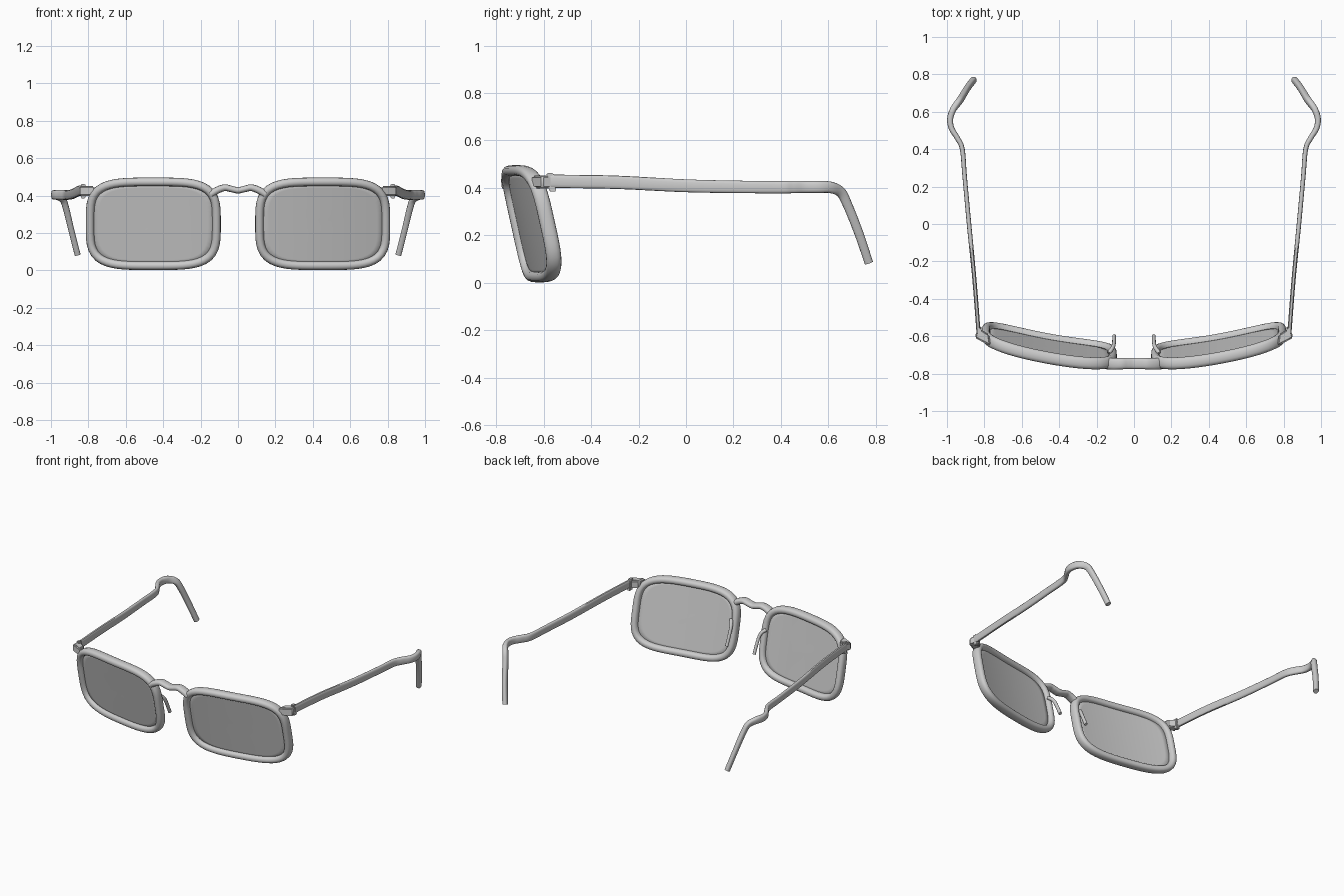
import bpy, bmesh, math
from mathutils import Vector

if "Cube" in bpy.data.objects:
    bpy.data.objects.remove(bpy.data.objects["Cube"])

CX, CZ, RX, RZ = 0.453, 0.249, 0.338, 0.224   # lens outline centre and radii


def finish(name, bm, mirror=True):
    bmesh.ops.recalc_face_normals(bm, faces=bm.faces[:])
    me = bpy.data.meshes.new(name)
    bm.to_mesh(me)
    bm.free()
    ob = bpy.data.objects.new(name, me)
    bpy.context.collection.objects.link(ob)
    if mirror:
        ob.modifiers.new("mirror", 'MIRROR')
    bpy.ops.object.select_all(action='DESELECT')
    ob.select_set(True)
    bpy.context.view_layer.objects.active = ob
    bpy.ops.object.shade_smooth_by_angle(angle=math.radians(40))
    return ob


def spow(v, e):
    return math.copysign(abs(v) ** e, v)


def smooth_path(pts, n=6):
    # Catmull-Rom interpolation of position and section size together
    P = [pts[0]] + pts + [pts[-1]]
    out = []
    for i in range(1, len(P) - 2):
        for k in range(n):
            t = k / n
            out.append([0.5 * (2 * b + (c - a) * t + (2 * a - 5 * b + 4 * c - d) * t * t
                               + (3 * b - a - 3 * c + d) * t ** 3)
                        for a, b, c, d in zip(P[i - 1], P[i], P[i + 1], P[i + 2])])
    return out + [list(pts[-1])]


def sweep(bm, path, ref, closed=False, sides=16, expo=2.5):
    # path rows: x, y, z, half size along ref, half size across it
    ref, n, rings = Vector(ref), len(path), []
    for i, (x, y, z, a, b) in enumerate(path):
        p = path[(i - 1) % n] if closed or i else path[0]
        q = path[(i + 1) % n] if closed or i < n - 1 else path[-1]
        t = (Vector(q[:3]) - Vector(p[:3])).normalized()
        s = (ref - ref.dot(t) * t).normalized()
        u = t.cross(s)
        ring = []
        for k in range(sides):
            w = 2 * math.pi * k / sides
            ring.append(bm.verts.new(Vector((x, y, z)) + s * a * spow(math.cos(w), 2 / expo)
                                     + u * b * spow(math.sin(w), 2 / expo)))
        rings.append(ring)
    for i in range(n if closed else n - 1):
        r0, r1 = rings[i], rings[(i + 1) % n]
        for k in range(sides):
            j = (k + 1) % sides
            bm.faces.new((r0[k], r0[j], r1[j], r1[k]))
    if not closed:
        bm.faces.new(rings[0])
        bm.faces.new(rings[-1])


def front_point(w, f=1.0):
    # point on the wrapped and tilted front surface
    x = CX + f * RX * spow(math.cos(w), 2 / 3.9)
    z = CZ + f * RZ * spow(math.sin(w), 2 / 3.9)
    return [x, -0.755 + 0.2 * x * x + 0.22 * (0.46 - z), z]


# evenly spaced angles around the outline
N = 72
dense = [Vector(front_point(2 * math.pi * i / 4000)) for i in range(4001)]
lens_acc = [0.0]
for a, b in zip(dense, dense[1:]):
    lens_acc.append(lens_acc[-1] + (b - a).length)
angles, j = [], 0
for i in range(N):
    while lens_acc[j] < lens_acc[-1] * i / N:
        j += 1
    angles.append(2 * math.pi * j / 4000)

# lens rims
bm = bmesh.new()
sweep(bm, [front_point(w) + [0.032, 0.023] for w in angles], (0, 1, 0), closed=True, expo=2.4)
finish("lens_rim", bm)

# lenses
bm = bmesh.new()
prev = None
centre = bm.verts.new(front_point(math.pi / 2, 0.0))
for s in range(1, 9):
    ring = [bm.verts.new(front_point(w, 0.98 * s / 8)) for w in angles]
    for k in range(N):
        m = (k + 1) % N
        bm.faces.new((prev[k], prev[m], ring[m], ring[k]) if prev else (centre, ring[k], ring[m]))
    prev = ring
ob = finish("lens", bm)
sol = ob.modifiers.new("thickness", 'SOLIDIFY')
sol.thickness, sol.offset = 0.012, 0

# wavy bridge
half = [(0.145, -0.746, 0.408, 0.031, 0.02), (0.108, -0.748, 0.430, 0.031, 0.019),
        (0.07, -0.747, 0.442, 0.03, 0.018), (0.035, -0.746, 0.435, 0.03, 0.017)]
pts = half + [(0, -0.746, 0.428, 0.03, 0.017)] + [(-p[0],) + p[1:] for p in half[::-1]]
bm = bmesh.new()
sweep(bm, smooth_path(pts), (0, 1, 0))
finish("bridge", bm, False)

# end pieces joining rim and hinge
bm = bmesh.new()
plan = [(0.765, -0.652), (0.80, -0.636), (0.852, -0.608), (0.835, -0.553), (0.775, -0.59)]
face = bm.faces.new([bm.verts.new((x, y, 0.397)) for x, y in plan])
ext = bmesh.ops.extrude_face_region(bm, geom=[face])
bmesh.ops.translate(bm, vec=(0, 0, 0.055),
                    verts=[v for v in ext['geom'] if isinstance(v, bmesh.types.BMVert)])
bmesh.ops.bevel(bm, geom=bm.edges[:], offset=0.008, segments=3, affect='EDGES')
finish("end_piece", bm)

# hinge blocks
bm = bmesh.new()
bmesh.ops.create_cube(bm, size=1)
for v in bm.verts:
    z = v.co.z * 0.078
    v.co = (0.828 + v.co.x * 0.024, -0.567 + v.co.y * 0.03 - z * 0.15, 0.424 + z)
bmesh.ops.bevel(bm, geom=bm.edges[:], offset=0.004, segments=2, affect='EDGES')
finish("hinge", bm)

# temples with flared, bent ear tips
pts = [(0.832, -0.57, 0.428, 0.011, 0.028), (0.853, -0.3, 0.424, 0.011, 0.028),
       (0.882, 0.0, 0.409, 0.012, 0.027), (0.905, 0.25, 0.404, 0.012, 0.026),
       (0.918, 0.40, 0.403, 0.013, 0.026), (0.945, 0.46, 0.404, 0.014, 0.026),
       (0.975, 0.51, 0.404, 0.015, 0.025), (0.983, 0.56, 0.404, 0.016, 0.025),
       (0.968, 0.61, 0.402, 0.017, 0.024), (0.938, 0.652, 0.382, 0.017, 0.022),
       (0.919, 0.68, 0.33, 0.017, 0.02), (0.89, 0.728, 0.21, 0.016, 0.019),
       (0.858, 0.77, 0.085, 0.016, 0.018)]
bm = bmesh.new()
sweep(bm, smooth_path(pts), (1, 0, 0), expo=2.8)
finish("temple", bm)

# nose pad arms
pts = [(0.135, -0.69, 0.315, 0.012, 0.012), (0.118, -0.668, 0.30, 0.011, 0.012),
       (0.108, -0.645, 0.265, 0.01, 0.012), (0.106, -0.60, 0.17, 0.01, 0.012)]
bm = bmesh.new()
sweep(bm, smooth_path(pts), (1, 0, 0), sides=12, expo=2)
finish("nose_arm", bm)
